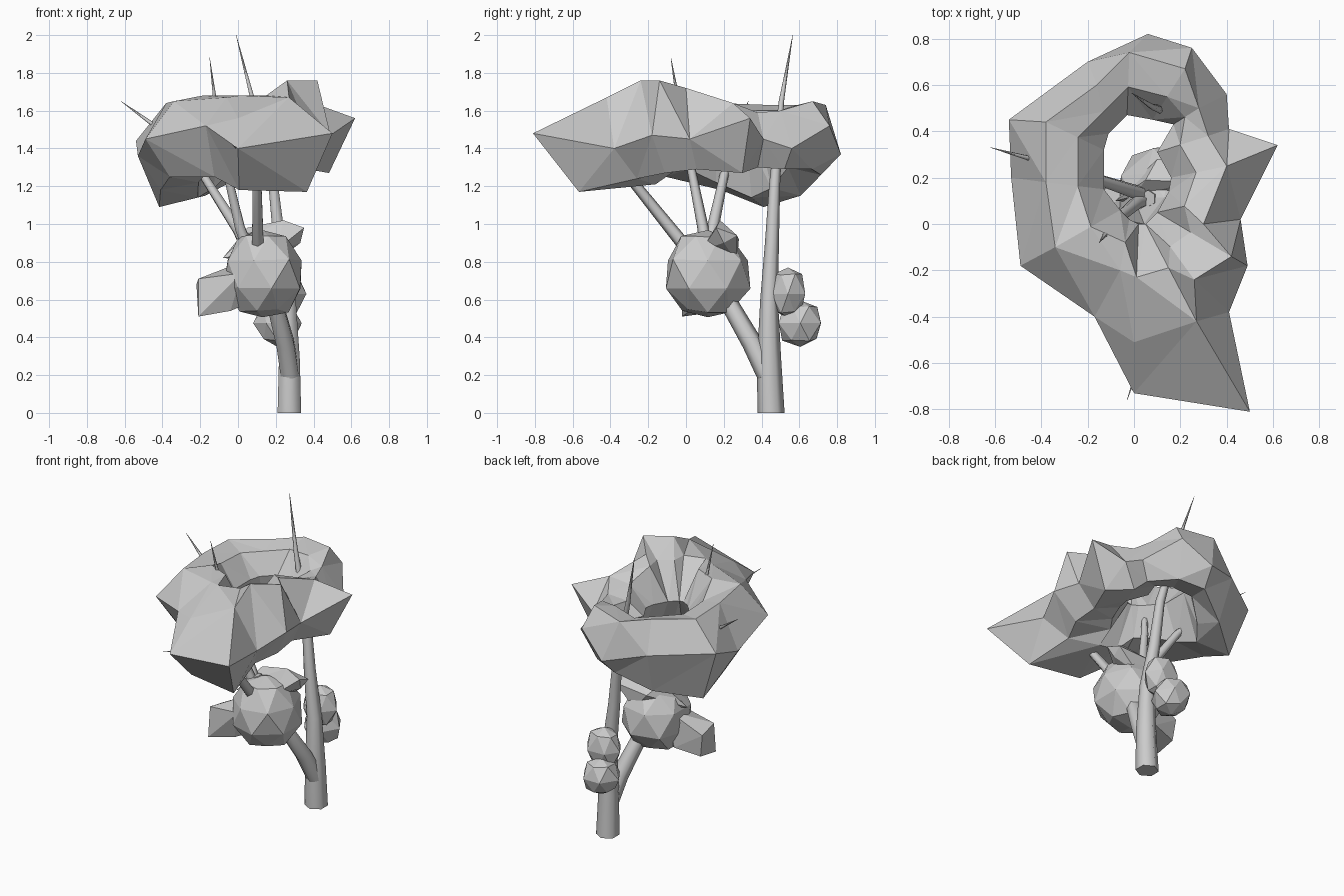
import bpy, bmesh, math, random
from mathutils import Vector

if "Cube" in bpy.data.objects:
    bpy.data.objects.remove(bpy.data.objects["Cube"])

random.seed(4)


def finish(name, bm, smooth=False):
    bmesh.ops.recalc_face_normals(bm, faces=bm.faces)
    me = bpy.data.meshes.new(name)
    bm.to_mesh(me)
    bm.free()
    ob = bpy.data.objects.new(name, me)
    bpy.context.collection.objects.link(ob)
    for p in me.polygons:
        p.use_smooth = smooth and len(p.vertices) == 4
    return ob


def loft(bm, rings, closed=False):
    n = len(rings[0])
    pairs = list(zip(rings, rings[1:]))
    if closed:
        pairs.append((rings[-1], rings[0]))
    for a, b in pairs:
        for i in range(n):
            j = (i + 1) % n
            bm.faces.new((a[i], a[j], b[j], b[i]))


def limb(name, path, sides=6):
    """Tapered tube through (x, y, z, radius) points."""
    bm = bmesh.new()
    pts = [Vector(p[:3]) for p in path]
    rings = []
    for i, p in enumerate(path):
        t = (pts[min(i + 1, len(pts) - 1)] - pts[max(i - 1, 0)]).normalized()
        if i == 0 and p[2] == 0:
            t = Vector((0, 0, 1))
        u = t.cross(Vector((1, 0, 0))).normalized()
        v = t.cross(u)
        rings.append([bm.verts.new(pts[i] + p[3] * (u * math.cos(a) + v * math.sin(a)))
                      for a in (2 * math.pi * k / sides for k in range(sides))])
    loft(bm, rings)
    bm.faces.new(rings[0])
    bm.faces.new(rings[-1])
    return finish(name, bm, True)


def hull(name, pts):
    """Faceted foliage lump as the convex hull of a few points."""
    bm = bmesh.new()
    for p in pts:
        bm.verts.new(p)
    bmesh.ops.convex_hull(bm, input=bm.verts)
    loose = [v for v in bm.verts if not v.link_faces]
    bmesh.ops.delete(bm, geom=loose, context='VERTS')
    return finish(name, bm)


def clump(name, centre, size, seg=7, rings=5, jitter=0.08):
    """Rough low-poly foliage ball."""
    pts = [(0, 0, 1), (0, 0, -1)]
    for r in range(1, rings):
        ph = math.pi * r / rings
        for s in range(seg):
            a = 2 * math.pi * (s + 0.5 * (r % 2)) / seg
            pts.append((math.sin(ph) * math.cos(a), math.sin(ph) * math.sin(a), math.cos(ph)))
    out = []
    for p in pts:
        k = 1 + random.uniform(-jitter, jitter)
        out.append([c + q * s * k for c, q, s in zip(centre, p, size)])
    return hull(name, out)


# Trunk, leaning branch and the upper branches with thin spiky tips
limb("trunk", [(.272, .45, 0, .072), (.272, .44, .28, .064), (.265, .44, .6, .047),
               (.22, .455, .9, .037), (.185, .47, 1.22, .029),
               (.08, .505, 1.65, .014), (-.01, .565, 2.0, .001)])
limb("leaning_branch", [(.275, .43, .2, .055), (.25, .35, .37, .054),
                        (.2, .24, .56, .048), (.12, .12, .8, .042), (.06, .11, .95, .036)])
limb("front_branch", [(.12, .12, .75, .04), (.105, -.02, .9, .035), (.1, -.31, 1.26, .026),
                      (.2, -.42, 1.42, .015), (.34, -.53, 1.58, .001)])
limb("front_twig", [(.1, -.31, 1.26, .02), (.04, -.55, 1.36, .012), (-.03, -.76, 1.42, .001)])
limb("middle_branch", [(.06, .11, .85, .036), (.01, .09, .98, .03), (-.06, .03, 1.28, .023),
                       (-.12, -.04, 1.64, .012), (-.15, -.08, 1.88, .001)])
limb("left_branch", [(.06, .12, .85, .038), (0, .14, .97, .032), (-.18, .2, 1.25, .024),
                     (-.44, .28, 1.52, .012), (-.62, .33, 1.65, .001)])

# Canopy ring: outer x, y, z; ridge x, y, z; inner x, y; bottom z
stations = [
    (.50, -.81, 1.48, .27, -.42, 1.67, .05, .00, 1.17),
    (.41, -.38, 1.40, .26, -.24, 1.76, .07, .02, 1.24),
    (.49, -.18, 1.47, .42, -.14, 1.76, .10, .05, 1.27),
    (.46, .02, 1.45, .30, .00, 1.72, .15, .14, 1.29),
    (.62, .34, 1.56, .40, .25, 1.64, .16, .20, 1.27),
    (.41, .41, 1.45, .32, .38, 1.59, .10, .31, 1.30),
    (.40, .56, 1.40, .28, .50, 1.60, .17, .43, 1.29),
    (.25, .76, 1.52, .22, .67, 1.65, .08, .45, 1.29),
    (.06, .82, 1.37, -.02, .74, 1.63, -.03, .47, 1.26),
    (-.20, .70, 1.43, -.16, .60, 1.63, -.11, .39, 1.15),
    (-.54, .45, 1.44, -.38, .44, 1.63, -.13, .32, 1.09),
    (-.53, .20, 1.36, -.38, .18, 1.64, -.13, .15, 1.18),
    (-.49, -.18, 1.45, -.34, -.10, 1.65, -.06, .06, 1.25),
    (-.17, -.40, 1.52, -.06, -.20, 1.67, -.02, .02, 1.25),
    (0, -.73, 1.40, 0, -.51, 1.56, .02, .00, 1.18)]
bm = bmesh.new()
rings = []
for ox, oy, oz, tx, ty, tz, ix, iy, zb in stations:
    o, t, i = Vector((ox, oy, oz)), Vector((tx, ty, tz)), Vector((ix, iy, 1.47))
    shelf = t.lerp(i, .55)
    shelf.z = 1.68 if iy < .07 else tz - .03
    low_in, low_out = i.lerp(o, .2), i.lerp(o, .7)
    low_in.z, low_out.z = max(zb + .04, 1.14), zb
    rings.append([bm.verts.new(p) for p in (o, t, shelf, i, low_in, low_out)])
loft(bm, rings, True)
bmesh.ops.triangulate(bm, faces=bm.faces)
finish("canopy", bm)

# Middle bush with a wedge at the left and a lump on top
clump("middle_bush", (.13, .115, .735), (.225, .235, .24), 7, 5, .06)
hull("middle_bush_left_wedge", [(-.21, .0, .71), (-.21, -.02, .51), (-.22, .14, .68),
                                (-.2, .13, .53), (-.04, .02, .54), (-.03, .17, .56),
                                (.02, -.03, .74), (.02, .17, .8), (.1, .08, .6)])
hull("middle_bush_top_lump", [(.24, .18, 1.02), (.35, .16, .98), (.34, .27, .94), (.33, .2, .9),
                              (.05, .19, .98), (.0, .12, .9), (.1, .28, .92),
                              (.2, .08, .86), (.2, .27, .8), (-.08, .1, .82)])

# Small bush on the back of the trunk
clump("small_bush_upper", (.235, .54, .63), (.12, .1, .14), 6, 4)
clump("small_bush_lower", (.21, .605, .475), (.125, .13, .125), 6, 4)
